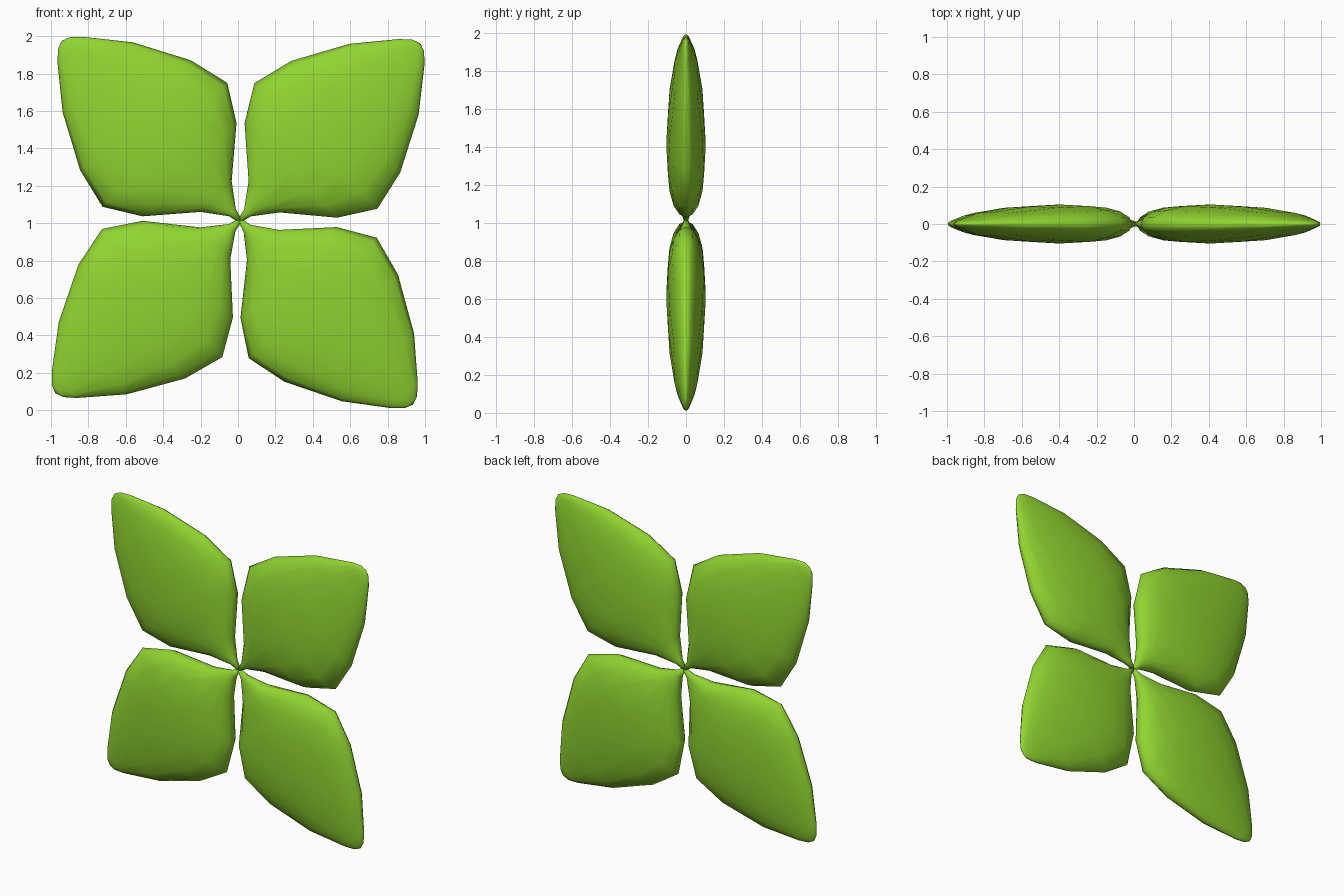
import bpy, bmesh
from math import cos, sin, pi, radians

if "Cube" in bpy.data.objects:
    bpy.data.objects.remove(bpy.data.objects["Cube"])

mat = bpy.data.materials.new("leaf_green")
mat.diffuse_color = (0.28, 0.66, 0.03, 1)
mat.use_nodes = True
mat.node_tree.nodes["Principled BSDF"].inputs["Base Color"].default_value = mat.diffuse_color

# leaflet stations: distance from hub, half width, half thickness
STATIONS = [(0.0, 0.012, 0.012), (0.057, 0.026, 0.025), (0.18, 0.117, 0.066),
            (0.382, 0.354, 0.095), (0.569, 0.470, 0.104), (0.792, 0.417, 0.094),
            (1.078, 0.265, 0.064), (1.285, 0.098, 0.025), (1.335, 0.045, 0.012)]
TIP = 1.352
HUB = (0.01, 1.015)
SIDES = 16


def power(value, exponent):
    return abs(value) ** exponent * (1 if value >= 0 else -1)


def make_leaflet(name, angle):
    bm = bmesh.new()
    ca, sa = cos(radians(angle)), sin(radians(angle))

    def vert(u, v, y):
        return bm.verts.new((HUB[0] + u * ca - v * sa, y, HUB[1] + u * sa + v * ca))

    # puffy lens cross-sections along the leaflet axis
    rings = []
    for u, w, t in STATIONS:
        ring = []
        for i in range(SIDES):
            a = 2 * pi * i / SIDES
            ring.append(vert(u, w * power(cos(a), 0.85), t * power(sin(a), 1.05)))
        rings.append(ring)
    for r0, r1 in zip(rings, rings[1:]):
        for i in range(SIDES):
            j = (i + 1) % SIDES
            bm.faces.new((r0[i], r0[j], r1[j], r1[i]))
    # closed hub end and pointed tip
    bm.faces.new(rings[0])
    tip = vert(TIP, 0, 0)
    for i in range(SIDES):
        bm.faces.new((rings[-1][i], rings[-1][(i + 1) % SIDES], tip))
    bmesh.ops.recalc_face_normals(bm, faces=bm.faces)
    for f in bm.faces:
        f.smooth = True
    mesh = bpy.data.meshes.new(name)
    bm.to_mesh(mesh)
    bm.free()
    mesh.materials.append(mat)
    bpy.context.collection.objects.link(bpy.data.objects.new(name, mesh))


# four leaflets around the hub
for name, angle in [("leaflet_upper_right", 44.4), ("leaflet_upper_left", 134.8),
                    ("leaflet_lower_left", 223.1), ("leaflet_lower_right", 313.2)]:
    make_leaflet(name, angle)
